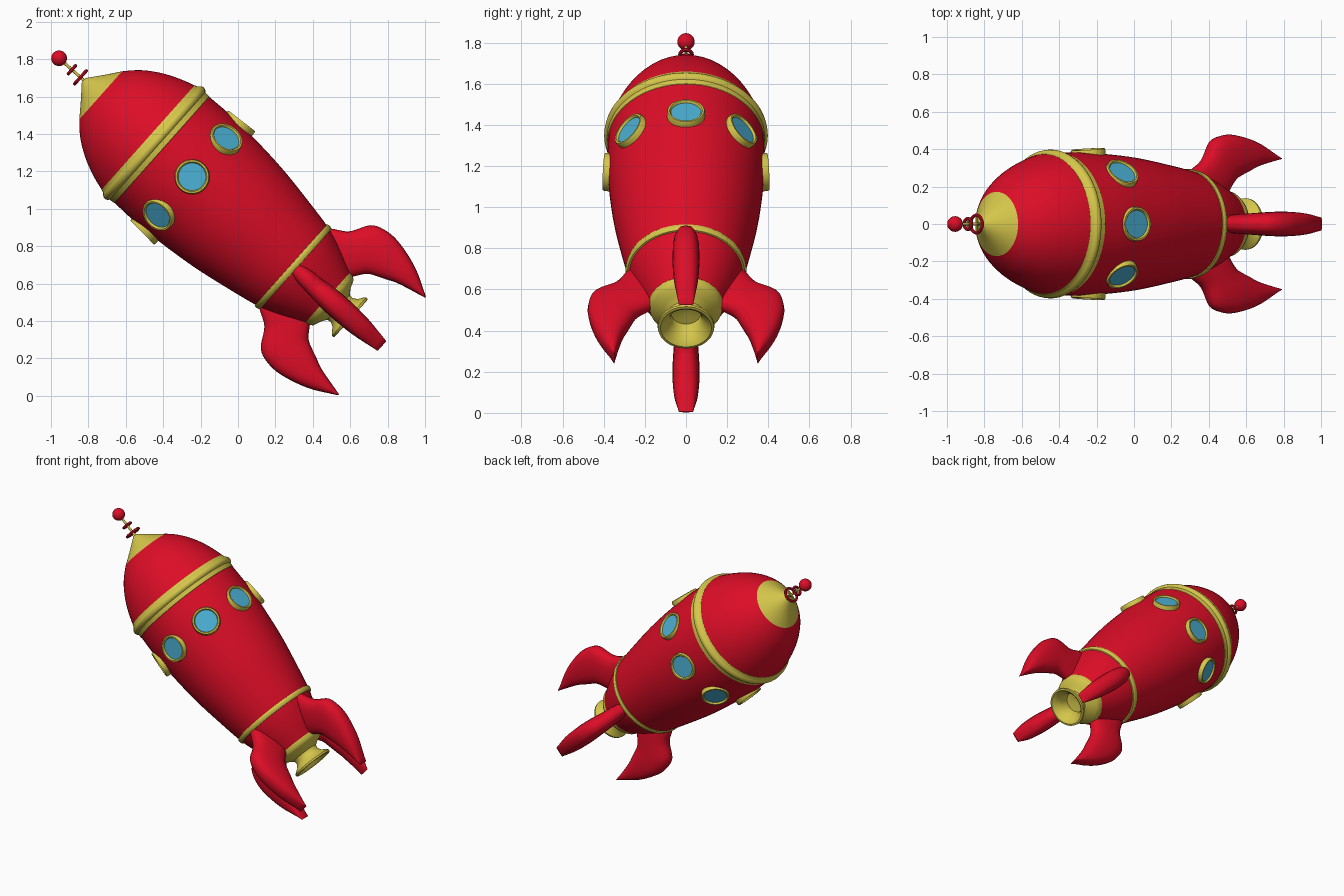
import bpy, bmesh, math
from mathutils import Matrix, Vector

if "Cube" in bpy.data.objects:
    bpy.data.objects.remove(bpy.data.objects["Cube"])

# Rocket frame: local z runs to the nose, origin at the lower band
ROCKET = Matrix.Translation((0.30, 0, 0.685)) @ Matrix.Rotation(math.radians(-48.3), 4, 'Y')


def material(name, rgb):
    m = bpy.data.materials.new(name)
    m.diffuse_color = (*rgb, 1)
    m.use_nodes = True
    m.node_tree.nodes["Principled BSDF"].inputs["Base Color"].default_value = m.diffuse_color
    return m


RED = material("red", (0.72, 0.004, 0.02))
YELLOW = material("yellow", (0.67, 0.57, 0.07))
BLUE = material("window blue", (0.07, 0.43, 0.65))


def finish(bm, name, mat, local=Matrix(), angle=40):
    bmesh.ops.recalc_face_normals(bm, faces=bm.faces)
    me = bpy.data.meshes.new(name)
    bm.to_mesh(me)
    bm.free()
    me.materials.append(mat)
    ob = bpy.data.objects.new(name, me)
    bpy.context.collection.objects.link(ob)
    ob.matrix_world = ROCKET @ local
    bpy.ops.object.select_all(action='DESELECT')
    ob.select_set(True)
    bpy.context.view_layer.objects.active = ob
    bpy.ops.object.shade_smooth_by_angle(angle=math.radians(angle))
    return ob


def smooth_path(pts, n=5):
    """Catmull-Rom curve through the points."""
    p = [Vector(q) for q in pts]
    p = [2 * p[0] - p[1]] + p + [2 * p[-1] - p[-2]]
    out = []
    for i in range(1, len(p) - 2):
        a, b, c, d = p[i - 1:i + 3]
        for k in range(n):
            t = k / n
            out.append(0.5 * (2 * b + (c - a) * t + (2 * a - 5 * b + 4 * c - d) * t**2
                              + (3 * b - a - 3 * c + d) * t**3))
    return out + [p[-2]]


def loft(bm, rings, closed=False):
    """Join vertex rings with quads; close as a loop or cap the ends."""
    vs = [[bm.verts.new(v) for v in r] for r in rings]
    m = len(vs[0])
    pairs = list(zip(vs, vs[1:])) + ([(vs[-1], vs[0])] if closed else [])
    for a, b in pairs:
        for i in range(m):
            bm.faces.new((a[i], a[(i + 1) % m], b[(i + 1) % m], b[i]))
    if not closed:
        bm.faces.new(vs[0])
        bm.faces.new(vs[-1])


def lathe(name, mat, profile, local=Matrix(), seg=64, closed=False):
    bm = bmesh.new()
    loft(bm, [[(r * math.cos(2 * math.pi * i / seg), r * math.sin(2 * math.pi * i / seg), z)
               for i in range(seg)] for r, z in profile], closed)
    return finish(bm, name, mat, local)


def ring(name, mat, major, minor, local, seg=32):
    prof = [(major + minor * math.cos(k * math.pi / 4), minor * math.sin(k * math.pi / 4))
            for k in range(8)]
    return lathe(name, mat, prof, local, seg, True)


def rod(name, mat, radius, a, b):
    a, b = Vector(a), Vector(b)
    rot = (b - a).to_track_quat('Z', 'Y').to_matrix().to_4x4()
    return lathe(name, mat, [(radius, 0), (radius, (b - a).length)],
                 Matrix.Translation(a) @ rot, 12)


# Hull, nose and yellow trim
lathe("hull", RED, smooth_path([(0.18, -0.24), (0.238, -0.12), (0.28, 0), (0.32, 0.2), (0.353, 0.4),
                                (0.373, 0.6), (0.383, 0.78), (0.38, 0.95)]))
lathe("nose", RED, smooth_path([(0.375, 1.04), (0.35, 1.12), (0.311, 1.21), (0.262, 1.29),
                                (0.215, 1.345), (0.172, 1.385)]))
lathe("nose_cap", YELLOW, smooth_path([(0.172, 1.385), (0.09, 1.447), (0.015, 1.507)]))
lathe("upper_band", YELLOW, [(0.377, 0.943), (0.382, 0.948), (0.384, 0.978), (0.393, 0.985),
                             (0.398, 0.998), (0.396, 1.012), (0.388, 1.022), (0.381, 1.028),
                             (0.374, 1.046)])
lathe("lower_band", YELLOW, [(0.27, -0.013), (0.285, -0.012), (0.291, -0.004), (0.294, 0.012),
                             (0.291, 0.022), (0.275, 0.024)])

# Hollow engine nozzle
lathe("nozzle", YELLOW, [(0.18, -0.238), (0.176, -0.262), (0.162, -0.282), (0.12, -0.298),
                         (0.09, -0.318), (0.086, -0.34), (0.10, -0.365), (0.126, -0.382),
                         (0.138, -0.394), (0.136, -0.406), (0.124, -0.408), (0.11, -0.398),
                         (0.09, -0.37), (0.075, -0.34), (0.072, -0.30), (0.01, -0.29)])

# Eight portholes around the hull
for k in range(8):
    place = (Matrix.Rotation(k * math.pi / 4, 4, 'Z') @ Matrix.Translation((0.38, 0, 0.73))
             @ Matrix.Rotation(math.radians(86), 4, 'Y'))
    lathe(f"porthole_frame_{k}", YELLOW,
          [(0.093, -0.03), (0.093, 0.012), (0.089, 0.020), (0.080, 0.020), (0.074, 0.012),
           (0.074, -0.03)], place, 32, True)
    lathe(f"porthole_glass_{k}", BLUE, [(0.076, 0.0), (0.076, 0.009)], place, 32)

# Four swept fins: rounded sections between an outer and an inner edge
outer = smooth_path([(0.20, 0.02), (0.275, 0.005), (0.34, -0.09), (0.442, -0.155), (0.475, -0.24),
                     (0.472, -0.34), (0.43, -0.485), (0.354, -0.628)])
inner = smooth_path([(0.09, -0.22), (0.145, -0.25), (0.205, -0.288), (0.24, -0.32), (0.26, -0.36),
                     (0.28, -0.408), (0.308, -0.475), (0.346, -0.63)])
thick = smooth_path([(0.045, 0), (0.05, 0), (0.057, 0), (0.063, 0), (0.066, 0),
                     (0.065, 0), (0.058, 0), (0.035, 0)])


def power(x, e):
    return math.copysign(abs(x) ** e, x)


for k in range(4):
    bm = bmesh.new()
    rings = []
    for o, n, h in zip(outer, inner, thick):
        mid, half = (o + n) / 2, (o - n) / 2
        sect = []
        for i in range(20):
            a = 2 * math.pi * i / 20
            q = mid + half * power(math.cos(a), 0.8)
            sect.append((q.x, h.x * power(math.sin(a), 0.8), q.y))
        rings.append(sect)
    loft(bm, rings)
    finish(bm, f"fin_{k}", RED, Matrix.Rotation(k * math.pi / 2, 4, 'Z'), 60)

# Antenna with two spoked rings and a ball
rod("antenna_rod", YELLOW, 0.008, (0, 0, 1.49), (0, 0, 1.66))
for name, z, r in (("large", 1.53, 0.047), ("small", 1.591, 0.029)):
    ring(f"antenna_{name}_ring", RED, r, 0.009, Matrix.Translation((0, 0, z)))
    rod(f"antenna_{name}_spoke_a", YELLOW, 0.005, (-r, 0, z), (r, 0, z))
    rod(f"antenna_{name}_spoke_b", YELLOW, 0.005, (0, -r, z), (0, r, z))
bm = bmesh.new()
bmesh.ops.create_uvsphere(bm, u_segments=32, v_segments=16, radius=0.042)
finish(bm, "antenna_ball", RED, Matrix.Translation((0, 0, 1.683)))
